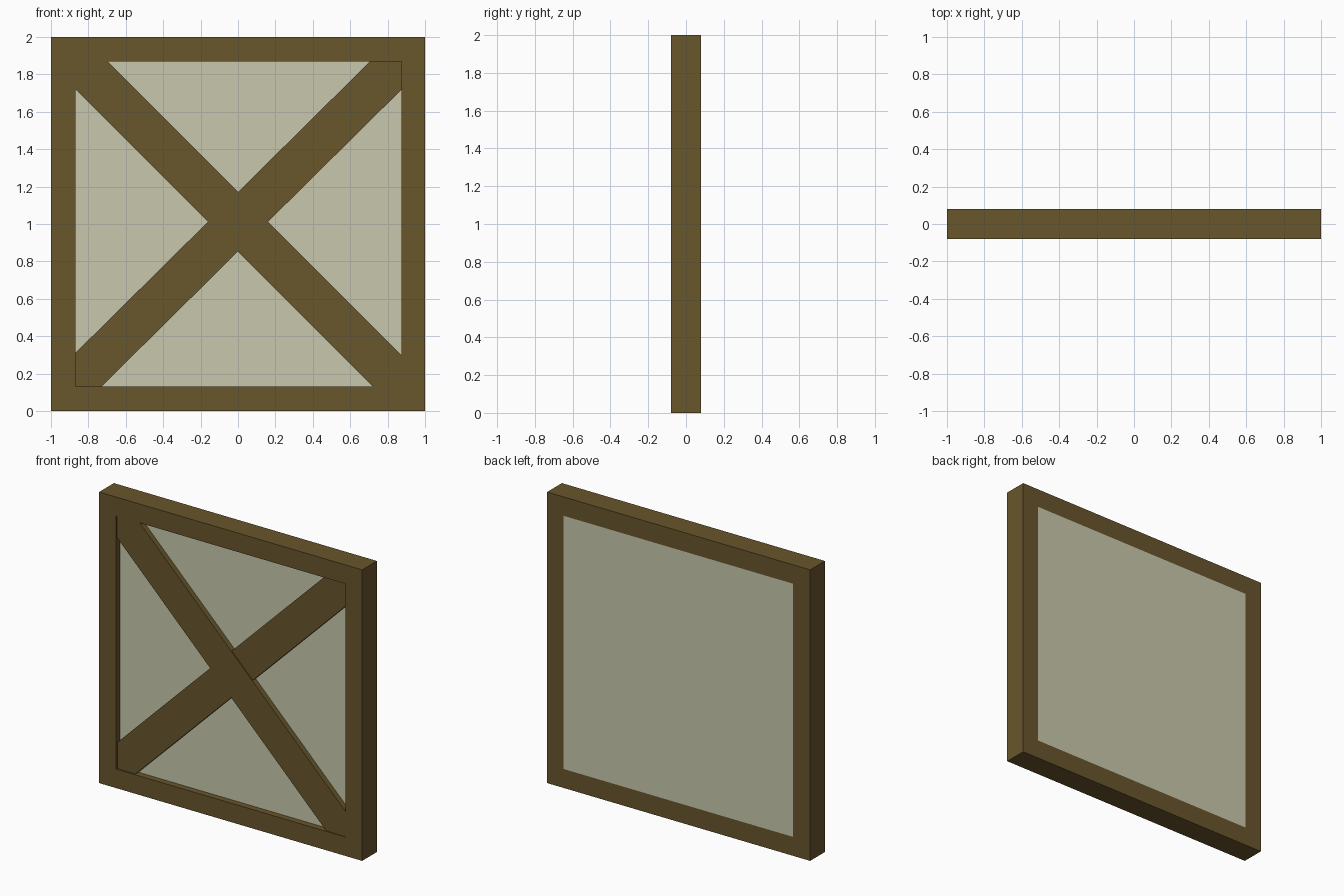
import bpy, bmesh, math
from mathutils import Matrix, Vector

if "Cube" in bpy.data.objects:
    bpy.data.objects.remove(bpy.data.objects["Cube"])


def material(name, color):
    m = bpy.data.materials.new(name)
    m.diffuse_color = (*color, 1.0)
    m.use_nodes = True
    m.node_tree.nodes["Principled BSDF"].inputs["Base Color"].default_value = m.diffuse_color
    return m


wood = material("dark_wood", (0.138, 0.093, 0.025))
pale = material("pale_panel", (0.584, 0.584, 0.423))

X0, X1, Z0, Z1 = -0.87, 0.875, 0.13, 1.87   # frame opening
FRONT, BACK = -0.08, 0.08
PANEL_FRONT = -0.037


def add_object(name, bm, mat):
    bmesh.ops.recalc_face_normals(bm, faces=bm.faces)
    me = bpy.data.meshes.new(name)
    bm.to_mesh(me)
    bm.free()
    me.materials.append(mat)
    ob = bpy.data.objects.new(name, me)
    bpy.context.collection.objects.link(ob)
    return ob


def box(name, lo, hi, mat, rot=None, at=(0, 0, 0)):
    lo, hi = Vector(lo), Vector(hi)
    bm = bmesh.new()
    size = hi - lo
    bmesh.ops.create_cube(bm, size=1, matrix=Matrix.Translation((lo + hi) / 2) @ Matrix.Diagonal((*size, 1)))
    if rot is not None:
        bm.transform(Matrix.Rotation(rot, 4, 'Y'))
    bm.transform(Matrix.Translation(at))
    return add_object(name, bm, mat)


# Square frame: outer and inner loops joined into a solid ring
bm = bmesh.new()
outer = [(-1, 0), (1, 0), (1, 2), (-1, 2)]
inner = [(X0, Z0), (X1, Z0), (X1, Z1), (X0, Z1)]
of, ob_, nf, nb = [[bm.verts.new((x, y, z)) for x, z in loop]
                   for loop, y in ((outer, FRONT), (outer, BACK), (inner, FRONT), (inner, BACK))]
for i in range(4):
    j = (i + 1) % 4
    for a, b in ((of, nf), (nf, nb), (nb, ob_), (ob_, of)):
        bm.faces.new((a[i], a[j], b[j], b[i]))
add_object("frame", bm, wood)

# Panel: recessed in front, flush with the frame at the back
box("panel", (X0, PANEL_FRONT, Z0), (X1, BACK, Z1), pale)

# Crossed braces, ends buried in the frame corners
for name, front, angle in (("falling_brace", -0.074, 45), ("rising_brace", -0.068, -44.7)):
    box(name, (-1.26, front, -0.113), (1.26, PANEL_FRONT + 0.01, 0.113), wood,
        rot=math.radians(angle), at=(0, 0, 1.012))
